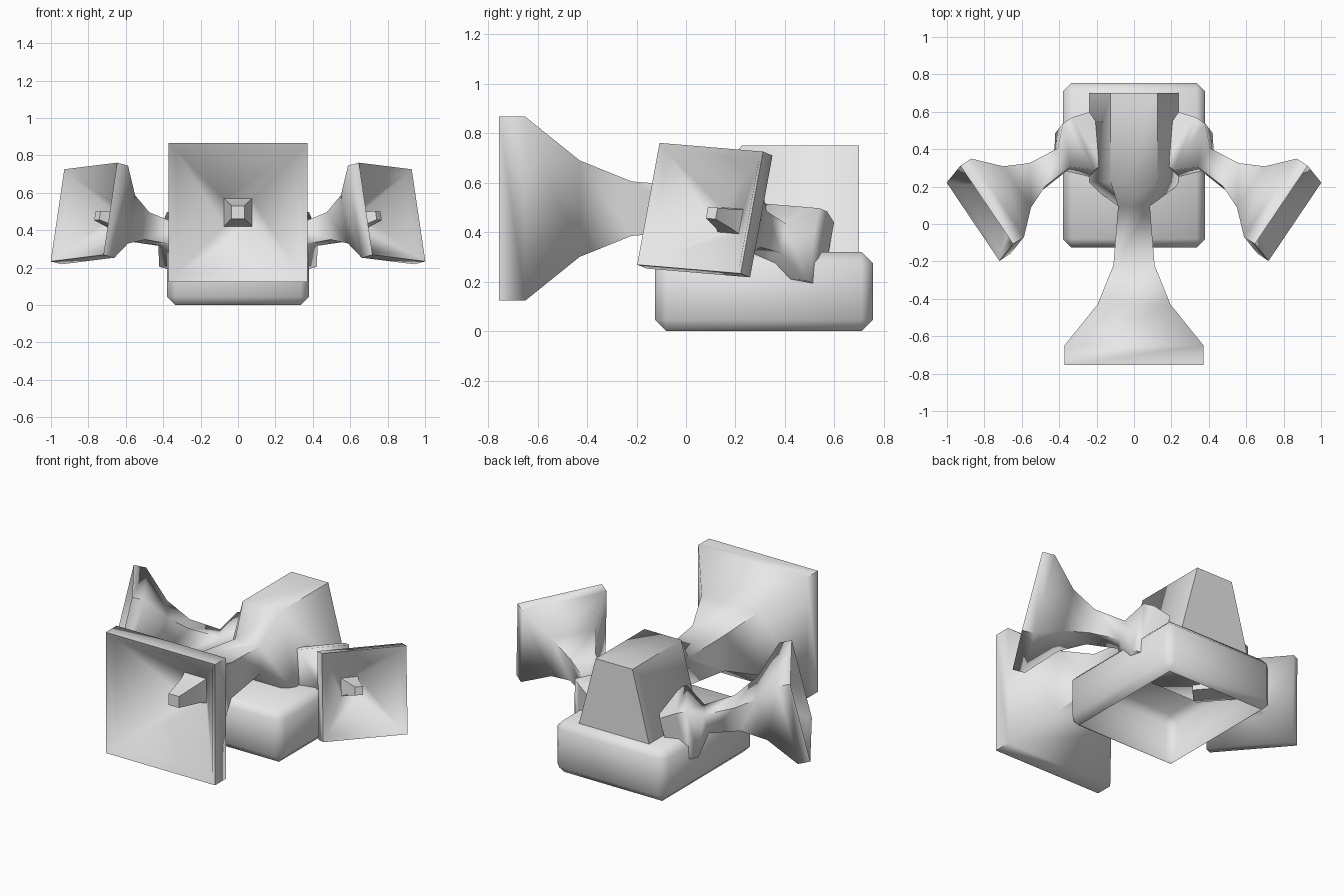
import bpy
import bmesh
import math
from mathutils import Matrix, Vector

old = bpy.data.objects.get("Cube")
if old:
    bpy.data.objects.remove(old, do_unlink=True)

grey = bpy.data.materials.new("plain_grey")
grey.use_nodes = True
grey.diffuse_color = (0.8, 0.8, 0.8, 1)
grey.node_tree.nodes["Principled BSDF"].inputs["Base Color"].default_value = (0.8, 0.8, 0.8, 1)


def add_object(name, bm, smooth_angle):
    mesh = bpy.data.meshes.new(name)
    bm.to_mesh(mesh)
    bm.free()
    mesh.materials.append(grey)
    obj = bpy.data.objects.new(name, mesh)
    bpy.context.collection.objects.link(obj)
    bpy.ops.object.select_all(action="DESELECT")
    obj.select_set(True)
    bpy.context.view_layer.objects.active = obj
    bpy.ops.object.shade_smooth_by_angle(angle=math.radians(smooth_angle))
    return obj


def loft(sections, matrix):
    """Skin four-sided sections (depth, top half, bottom half, half height)."""
    bm = bmesh.new()
    rings = []
    for depth, top, bottom, height in sections:
        corners = ((-bottom, -height), (bottom, -height), (top, height), (-top, height))
        rings.append([bm.verts.new((x, depth, z)) for x, z in corners])
    for a, b in zip(rings, rings[1:]):
        for i in range(4):
            j = (i + 1) % 4
            bm.faces.new((a[i], a[j], b[j], b[i]))
    bm.faces.new(rings[0])
    bm.faces.new(rings[-1])
    bm.transform(matrix)
    bmesh.ops.recalc_face_normals(bm, faces=bm.faces)
    return bm


def square(depth, half, scale=1):
    return (depth * scale, half * scale, half * scale, half * scale)


# Shared mouth: neck, flare, rim, funnel and the centre post
HORN = [(0.535, 0.11), (0.325, 0.195), (0.105, 0.372), (0, 0.372), (0.035, 0.33),
        (0.34, 0.075), (0.29, 0.06), (0.13, 0.035)]

# Base: chamfered box left open underneath
bm = bmesh.new()
bmesh.ops.create_cube(bm, size=1)
bm.transform(Matrix.Translation((0, 0.315, 0.16)) @ Matrix.Diagonal((0.76, 0.88, 0.32, 1)))
bmesh.ops.bevel(bm, geom=bm.edges[:], offset=0.045, segments=1, affect="EDGES")
underside = [f for f in bm.faces if f.normal.z < -0.99]
bmesh.ops.delete(bm, geom=underside, context="FACES_ONLY")
add_object("base", bm, 50)

# Front horn with its tapered rear housing
housing = [(1.455, 0.125, 0.26, 0.255), (0.98, 0.125, 0.26, 0.255), square(0.85, 0.085)]
front = loft(housing + [square(*s) for s in HORN], Matrix.Translation((0, -0.755, 0.495)))
add_object("front_horn", front, 72)

# Side horns: smaller, turned outward and tilted upward, mirrored across x
across = Vector((0.28, 0.415, -0.035)).normalized()
inward = Vector((-0.075, 0.085, 0.487)).cross(across).normalized()
up = across.cross(inward)
turn = Matrix((across, inward, up)).transposed().to_4x4()
place = Matrix.Translation((0.824, 0.057, 0.497)) @ turn
block = [square(0.78, 0.125), square(0.68, 0.15), square(0.62, 0.15), square(0.54, 0.06)]
side = loft(block + [square(*s, scale=0.68) for s in HORN], place)
horns = add_object("side_horns", side, 72)
mirror = horns.modifiers.new("mirror", "MIRROR")
mirror.use_mirror_merge = False
